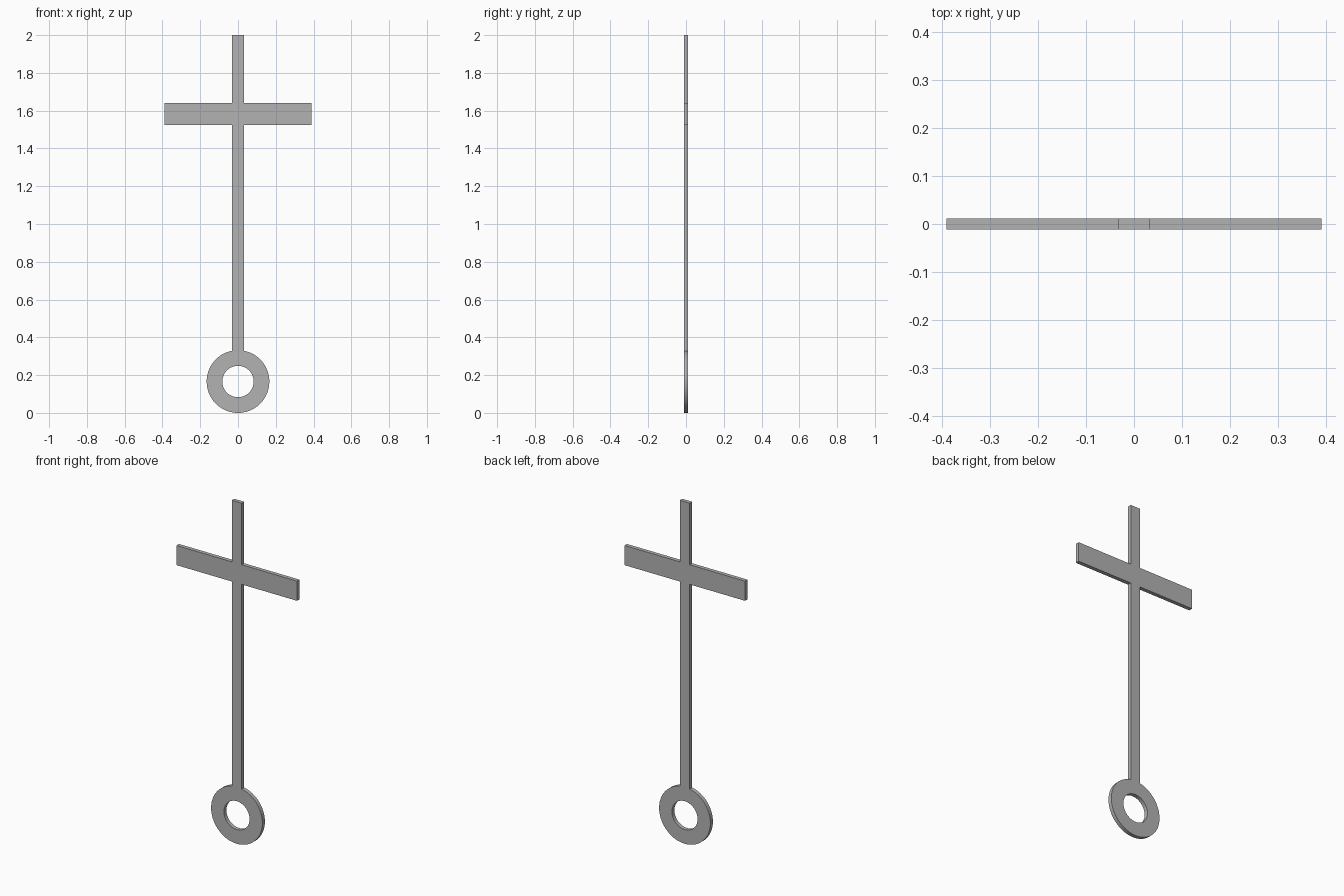
import bpy, math

if "Cube" in bpy.data.objects:
    bpy.data.objects.remove(bpy.data.objects["Cube"])

HALF_T = 0.0115              # half thickness
SHAFT = 0.032                # shaft half width
BAR, BAR_LOW, BAR_TOP = 0.39, 1.525, 1.64
R_OUT, R_IN, RING_Z = 0.166, 0.083, 0.166

grey = bpy.data.materials.new("plain grey")
grey.diffuse_color = (0.45, 0.45, 0.45, 1)
grey.use_nodes = True
grey.node_tree.nodes["Principled BSDF"].inputs["Base Color"].default_value = grey.diffuse_color


def ring_points(radius, start, end, count):
    step = (end - start) / count
    return [(radius * math.sin(start + i * step),
             RING_Z + radius * math.cos(start + i * step)) for i in range(count + 1)]


def add_loop(curve, points):
    spline = curve.splines.new('POLY')
    spline.points.add(len(points) - 1)
    for p, (x, z) in zip(spline.points, points):
        p.co = (x, z, 0, 1)
    spline.use_cyclic_u = True
    spline.use_smooth = False


# outer outline: right half of shaft and crossbar, ring arc, mirrored left half
right = [(SHAFT, 2.0), (SHAFT, BAR_TOP), (BAR, BAR_TOP), (BAR, BAR_LOW), (SHAFT, BAR_LOW)]
left = [(-x, z) for x, z in reversed(right)]
joint = math.asin(SHAFT / R_OUT)
outline = right + ring_points(R_OUT, joint, 2 * math.pi - joint, 64) + left

# flat extruded plate with the ring's hole
curve = bpy.data.curves.new("cross_with_ring", 'CURVE')
curve.dimensions = '2D'
curve.fill_mode = 'BOTH'
curve.extrude = HALF_T
add_loop(curve, outline)
add_loop(curve, ring_points(R_IN, 0, 2 * math.pi, 64)[:-1])
curve.materials.append(grey)

obj = bpy.data.objects.new("cross_with_ring", curve)
bpy.context.collection.objects.link(obj)
obj.rotation_euler = (math.pi / 2, 0, 0)
bpy.context.view_layer.objects.active = obj
obj.select_set(True)
bpy.ops.object.convert(target='MESH')
obj = bpy.context.object

# weld the plate faces to the rim, make normals point outwards, smooth the ring
bpy.ops.object.mode_set(mode='EDIT')
bpy.ops.mesh.select_all(action='SELECT')
bpy.ops.mesh.remove_doubles(threshold=0.0001)
bpy.ops.mesh.normals_make_consistent(inside=False)
bpy.ops.object.mode_set(mode='OBJECT')
bpy.ops.object.transform_apply(location=False, rotation=True, scale=False)
bpy.ops.object.shade_smooth_by_angle(angle=math.radians(30))
